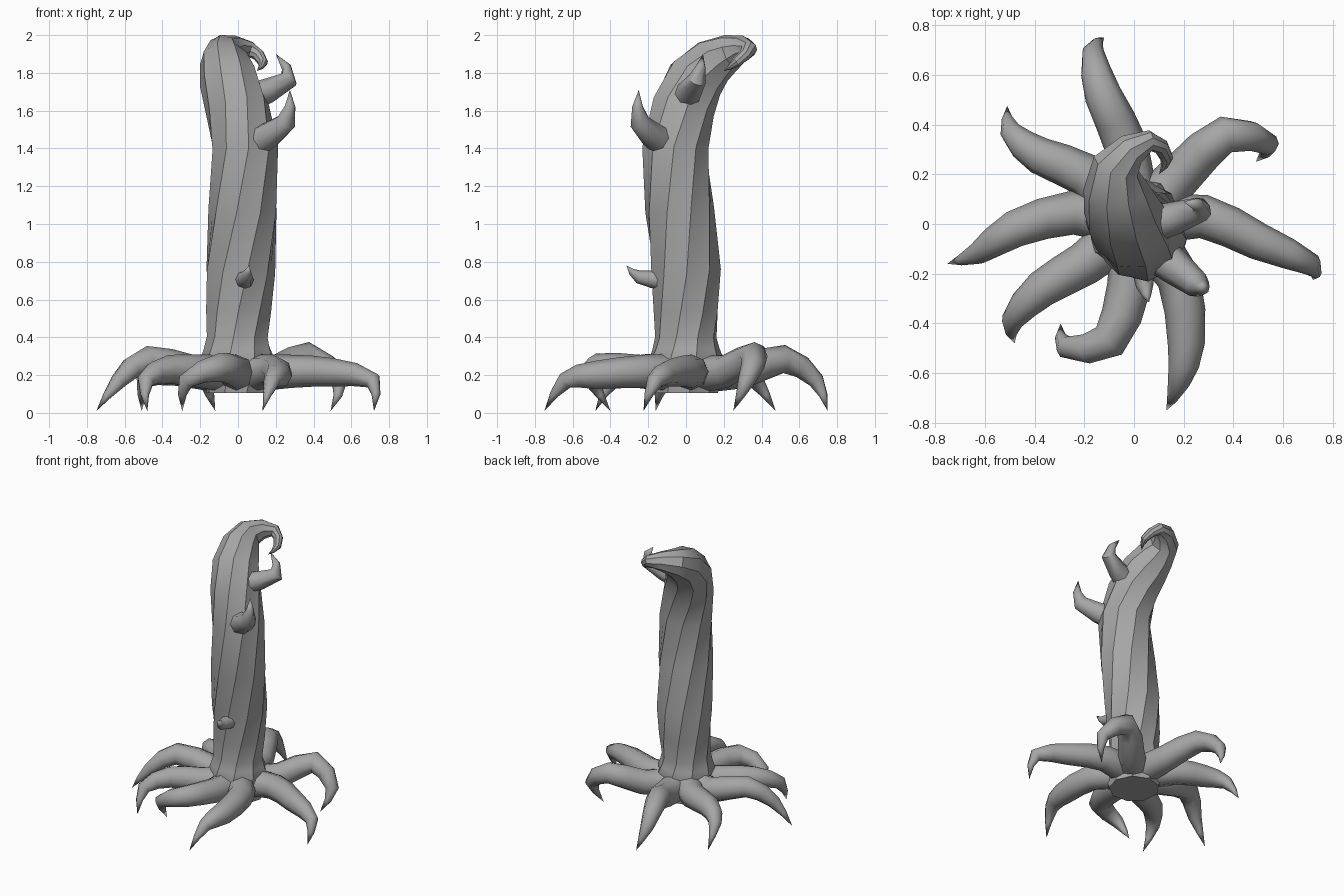
import bpy, bmesh, math
from mathutils import Vector

if "Cube" in bpy.data.objects:
    bpy.data.objects.remove(bpy.data.objects["Cube"])

bark = bpy.data.materials.new("bark")
bark.diffuse_color = (.38, .38, .38, 1)
bark.use_nodes = True
bark.node_tree.nodes["Principled BSDF"].inputs["Base Color"].default_value = bark.diffuse_color


def smooth_path(ctrl, steps=2):
    """Catmull-Rom through (x, y, z, radius) control points."""
    c = [Vector(p) for p in ctrl]
    c = [c[0] * 2 - c[1]] + c + [c[-1] * 2 - c[-2]]
    out = []
    for a, b, d, e in zip(c, c[1:], c[2:], c[3:]):
        for s in range(steps):
            t = s / steps
            out.append(0.5 * (2 * b + (d - a) * t + (2 * a - 5 * b + 4 * d - e) * t ** 2
                              + (3 * b - a - 3 * d + e) * t ** 3))
    return out, c[-2]


def tube(name, ctrl, sides=8, groove=0.0, twist=0.0, angle=50):
    """Sweep a ring along the path, ending in a pointed tip."""
    path, tip = smooth_path(ctrl)
    pts = [p.to_3d() for p in path] + [tip.to_3d()]
    tans = [(pts[i + 1] - pts[max(i - 1, 0)]).normalized() for i in range(len(path))]
    u = Vector((1, 0, 0)) if abs(tans[0].x) < 0.7 else Vector((0, 0, 1))
    bm = bmesh.new()
    rings = []
    for p, t, q in zip(pts, tans, path):
        u = (u - t * u.dot(t)).normalized()
        v = t.cross(u)
        ring = []
        for k in range(sides):
            a = 2 * math.pi * k / sides + math.radians(twist) * p.z
            r = q[3] * (1 - groove * (k % 2))
            ring.append(bm.verts.new(p + (u * math.cos(a) + v * math.sin(a)) * r))
        rings.append(ring)
    end = bm.verts.new(pts[-1])
    for k in range(sides):
        j = (k + 1) % sides
        for a, b in zip(rings, rings[1:]):
            bm.faces.new((a[k], a[j], b[j], b[k]))
        bm.faces.new((rings[-1][k], rings[-1][j], end))
    bm.faces.new(rings[0][::-1])
    bmesh.ops.recalc_face_normals(bm, faces=bm.faces)
    me = bpy.data.meshes.new(name)
    bm.to_mesh(me)
    bm.free()
    me.materials.append(bark)
    ob = bpy.data.objects.new(name, me)
    bpy.context.collection.objects.link(ob)
    bpy.ops.object.select_all(action='DESELECT')
    ob.select_set(True)
    bpy.context.view_layer.objects.active = ob
    bpy.ops.object.shade_smooth_by_angle(angle=math.radians(angle))


# Grooved, twisting trunk that curls over into a hook
tube("trunk", [(0, 0, .105, .17), (0, 0, .3, .195), (0, 0, .4, .165), (.01, 0, .75, .187),
               (.035, -.055, 1.4, .178), (-.05, .05, 1.77, .157), (-.07, .235, 1.91, .098),
               (.065, .335, 1.925, .042), (.132, .265, 1.855, .027), (.1, .2, 1.81, 0)],
     sides=18, groove=.075, twist=55, angle=32)


# Clawing roots: leave the trunk, arch to a crest, then drop to a pointed tip
def root(name, crest, p1, p2, p3, tip):
    start = Vector(p1).normalized() * .08
    tube("root_" + name, [(*start, .21, .1), (*p1, .22, .088), (*p2, crest, .075),
                          (*p3, .17, .045), (*tip, .01, 0)])


root("back", .285, (-.03, .31), (-.125, .52), (-.165, .69), (-.12, .75))
root("back_right", .3, (.2, .21), (.37, .36), (.54, .32), (.49, .25))
root("right", .215, (.28, .03), (.5, -.07), (.715, -.165), (.72, -.225))
root("front_right", .2, (.18, -.22), (.21, -.48), (.18, -.64), (.13, -.75))
root("front", .24, (-.02, -.25), (-.1, -.47), (-.275, -.495), (-.295, -.4))
root("front_left", .23, (-.2, -.16), (-.37, -.26), (-.49, -.39), (-.48, -.48))
root("left", .28, (-.25, .045), (-.48, -.02), (-.63, -.12), (-.75, -.16))
root("back_left", .22, (-.2, .2), (-.38, .275), (-.495, .37), (-.51, .475))


# Broken branch stubs: start, elbow, tip
def branch(name, r, start, elbow, tip):
    tube("branch_" + name, [(*start, r * 1.6), (*elbow, r), (*tip, 0)])


branch("upper", .05, (.01, -.02, 1.65), (.27, .06, 1.765), (.2, .09, 1.9))
branch("middle", .054, (.06, -.09, 1.41), (.255, -.245, 1.54), (.275, -.25, 1.71))
branch("lower", .035, (.03, -.1, .7), (.043, -.25, .72), (.06, -.315, .78))
